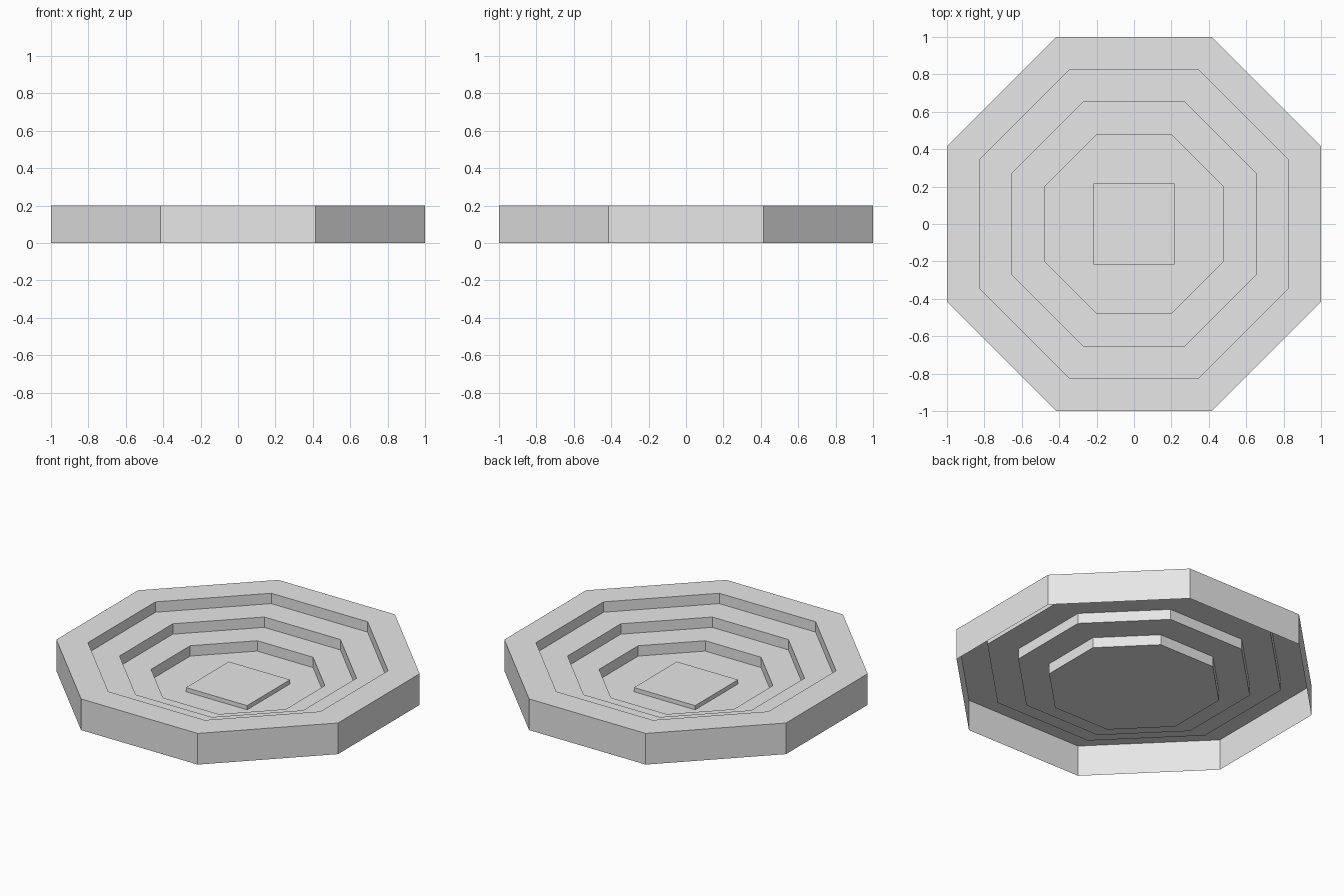
import bpy, bmesh, math

if "Cube" in bpy.data.objects:
    bpy.data.objects.remove(bpy.data.objects["Cube"])

UNIT = 1 / 23          # plan module
RISE = 0.2 / 3         # height of one step

grey = bpy.data.materials.new("light grey")
grey.diffuse_color = (0.8, 0.8, 0.8, 1)
grey.use_nodes = True
grey.node_tree.nodes["Principled BSDF"].inputs["Base Color"].default_value = grey.diffuse_color


def ring(bm, sides, apothem, z):
    """Regular polygon loop with flat sides facing the axes."""
    r = apothem / math.cos(math.pi / sides)
    angles = [(i + 0.5) * math.tau / sides for i in range(sides)]
    return [bm.verts.new((r * math.cos(a), r * math.sin(a), z)) for a in angles]


def stepped_shell(name, sides, profile):
    """Join (apothem, z) loops from outside in, and cap the last one."""
    bm = bmesh.new()
    loops = [ring(bm, sides, a, z) for a, z in profile]
    for outer, inner in zip(loops, loops[1:]):
        for i in range(sides):
            j = (i + 1) % sides
            bm.faces.new((outer[i], outer[j], inner[j], inner[i]))
    bm.faces.new(loops[-1])
    mesh = bpy.data.meshes.new(name)
    bm.to_mesh(mesh)
    bm.free()
    mesh.materials.append(grey)
    obj = bpy.data.objects.new(name, mesh)
    bpy.context.collection.objects.link(obj)
    return obj


# Octagonal basin: outer wall, rim, then three steps down; open underneath
profile = [(1, 0), (1, 3 * RISE)]
for step in range(1, 4):
    apothem = 1 - 4 * UNIT * step
    profile += [(apothem, RISE * (4 - step)), (apothem, RISE * (3 - step))]
stepped_shell("stepped_basin", 8, profile)

# Low square plinth on the basin floor
stepped_shell("centre_plinth", 4, [(5 * UNIT, 0), (5 * UNIT, 0.027)])
